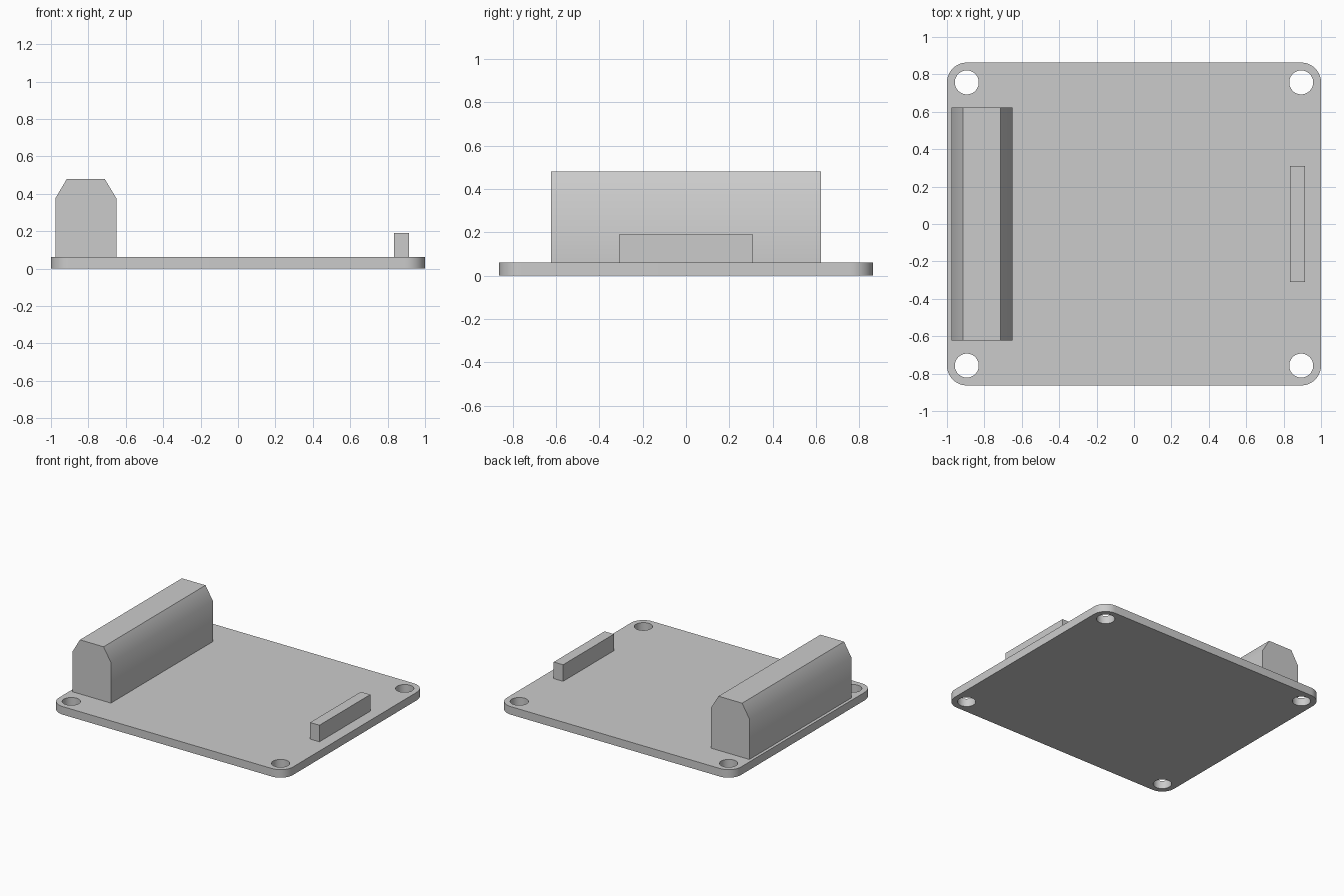
import bpy
import bmesh
from math import cos, sin, pi, radians
from mathutils import Vector

cube = bpy.data.objects.get("Cube")
if cube:
    bpy.data.objects.remove(cube, do_unlink=True)

HALF_X, HALF_Y, THICK = 1.0, 0.863, 0.062
CORNER_R, HOLE_R = 0.106, 0.064

grey = bpy.data.materials.new("light grey")
grey.use_nodes = True
colour = (0.6, 0.6, 0.6, 1)
grey.diffuse_color = colour
grey.node_tree.nodes["Principled BSDF"].inputs["Base Color"].default_value = colour


def arc(cx, cy, r, start, end, steps):
    """Points along an arc, both ends included."""
    angles = [start + (end - start) * i / steps for i in range(steps + 1)]
    return [(cx + r * cos(a), cy + r * sin(a)) for a in angles]


def extrude_loops(name, loops, to_3d, offset):
    """Fill closed outlines (inner loops become holes) and extrude them."""
    bm = bmesh.new()
    edges = []
    for loop in loops:
        verts = [bm.verts.new(to_3d(*p)) for p in loop]
        edges += [bm.edges.new((v, verts[i - 1])) for i, v in enumerate(verts)]
    if len(loops) == 1:
        bm.faces.new(verts)
    else:
        bmesh.ops.triangle_fill(bm, use_beauty=True, edges=edges)
    grown = bmesh.ops.extrude_face_region(bm, geom=bm.faces[:], use_keep_orig=True)
    moved = [g for g in grown["geom"] if isinstance(g, bmesh.types.BMVert)]
    bmesh.ops.translate(bm, verts=moved, vec=Vector(offset))
    bmesh.ops.recalc_face_normals(bm, faces=bm.faces[:])
    mesh = bpy.data.meshes.new(name)
    bm.to_mesh(mesh)
    bm.free()
    mesh.materials.append(grey)
    obj = bpy.data.objects.new(name, mesh)
    bpy.context.collection.objects.link(obj)
    bpy.ops.object.select_all(action='DESELECT')
    obj.select_set(True)
    bpy.context.view_layer.objects.active = obj
    bpy.ops.object.shade_smooth_by_angle(angle=radians(40))
    return obj


# Board with rounded corners and four mounting holes
outline, holes = [], []
for i, (sx, sy) in enumerate([(1, 1), (-1, 1), (-1, -1), (1, -1)]):
    cx, cy = sx * (HALF_X - CORNER_R), sy * (HALF_Y - CORNER_R)
    outline += arc(cx, cy, CORNER_R, i * pi / 2, (i + 1) * pi / 2, 12)
    holes.append(arc(cx, cy, HOLE_R, 0, 2 * pi, 48)[:-1])
extrude_loops("board", [outline] + holes, lambda x, y: (x, y, 0), (0, 0, THICK))

# Tall connector with chamfered top edges, running along the right side
profile = [(-0.977, THICK), (-0.65, THICK), (-0.65, 0.375),
           (-0.713, 0.48), (-0.915, 0.48), (-0.977, 0.375)]
extrude_loops("tall_connector", [profile],
              lambda x, z: (x, -0.622, z), (0, 1.244, 0))

# Small pin header along the left side
profile = [(0.833, THICK), (0.913, THICK), (0.913, 0.19), (0.833, 0.19)]
extrude_loops("small_header", [profile],
              lambda x, z: (x, -0.31, z), (0, 0.62, 0))
